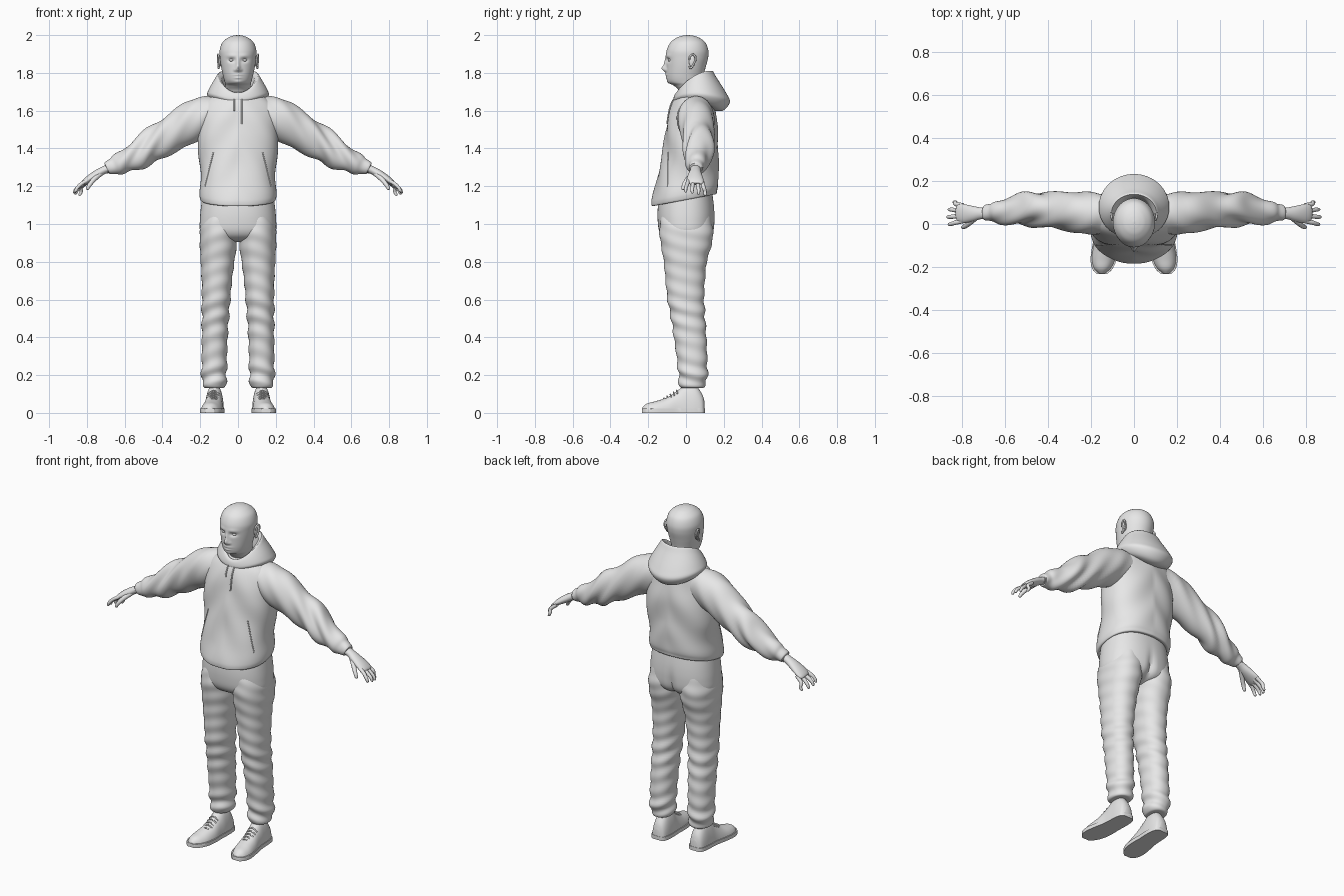
import bpy, bmesh
from math import sin, cos, pi, exp, radians
from mathutils import Vector
from mathutils.bvhtree import BVHTree

cube = bpy.data.objects.get("Cube")
if cube:
    bpy.data.objects.remove(cube, do_unlink=True)

grey = bpy.data.materials.new("plain_grey")
grey.use_nodes = True
grey.diffuse_color = (0.8, 0.8, 0.8, 1)
grey.node_tree.nodes["Principled BSDF"].inputs["Base Color"].default_value = (0.8, 0.8, 0.8, 1)

X, Y, Z = Vector((1, 0, 0)), Vector((0, 1, 0)), Vector((0, 0, 1))


def finish(name, bm):
    bmesh.ops.recalc_face_normals(bm, faces=bm.faces)
    mesh = bpy.data.meshes.new(name)
    bm.to_mesh(mesh)
    bm.free()
    mesh.shade_smooth()
    mesh.set_sharp_from_angle(angle=radians(50))
    mesh.materials.append(grey)
    obj = bpy.data.objects.new(name, mesh)
    bpy.context.collection.objects.link(obj)
    return obj


def spline(points, steps, closed=False):
    """Smooth curve through points of any dimension."""
    pts = [Vector(p) for p in points]
    n = len(pts)
    get = (lambda i: pts[i % n]) if closed else (lambda i: pts[max(0, min(n - 1, i))])
    out = []
    for i in range(n if closed else n - 1):
        a, b, c, d = (get(i + k) for k in (-1, 0, 1, 2))
        for s in range(steps):
            t = s / steps
            out.append(b + (c - a) * (t / 2) + (a * 2 - b * 5 + c * 4 - d) * (t * t / 2)
                       + (b * 3 - a - c * 3 + d) * (t ** 3 / 2))
    return out if closed else out + [pts[-1]]


def bridge(bm, rings, closed=False):
    n = len(rings[0])
    pairs = list(zip(rings, rings[1:])) + ([(rings[-1], rings[0])] if closed else [])
    for r, q in pairs:
        for j in range(n):
            k = (j + 1) % n
            bm.faces.new((r[j], r[k], q[k], q[j]))


def loft(name, sections, hint=X, normal=None, sides=48, steps=6, side=1, power=2.0, shape=None):
    """Skin through (x, y, z, radius_a, radius_b) sections; side=-1 mirrors in x."""
    path = spline(sections, steps)
    centres = [Vector(p[:3]) for p in path]
    bm = bmesh.new()
    rings = []
    for i, p in enumerate(path):
        t = normal or (centres[min(i + 1, len(path) - 1)] - centres[max(i - 1, 0)]).normalized()
        a = (hint - t * hint.dot(t)).normalized()
        b = t.cross(a)
        ring = []
        for j in range(sides):
            u = 2 * pi * j / sides
            cu, su = cos(u), sin(u)
            k = (abs(cu) ** power + abs(su) ** power) ** (-1 / power)
            v = centres[i] + a * (p[3] * k * cu) + b * (p[4] * k * su)
            if shape:
                v = shape(v, centres[i])
            ring.append(bm.verts.new((v.x * side, v.y, v.z)))
        rings.append(ring)
    bridge(bm, rings)
    bm.faces.new(rings[0])
    bm.faces.new(rings[-1])
    return finish(name, bm)


def tube(name, points, radius, hint=X, side=1):
    return loft(name, [(*p, radius, radius) for p in points], hint, sides=10, steps=5, side=side)


def ellipsoid(name, centre, size, side=1):
    bm = bmesh.new()
    bmesh.ops.create_uvsphere(bm, u_segments=24, v_segments=16, radius=1)
    for v in bm.verts:
        v.co = Vector((centre[i] + v.co[i] * size[i] for i in range(3)))
        v.co.x *= side
    return finish(name, bm)


def bell(d, width):
    return exp(-(d / width) ** 2)


# Head and neck, with sculpted face features
FACE = [  # x, z, width, height, push
    (0, 1.822, .013, .016, .020), (0, 1.848, .010, .03, .011), (.035, 1.89, .03, .012, .004),
    (.034, 1.868, .018, .011, -.011), (.016, 1.815, .008, .008, .006),
    (0, 1.79, .024, .006, .006), (0, 1.774, .02, .006, .006), (0, 1.75, .022, .014, .006),
]


def face_shape(v, c):
    if v.y < c.y - .02:
        v.y -= sum(f[4] * bell(abs(v.x) - f[0], f[2]) * bell(v.z - f[1], f[3]) for f in FACE)
    return v


loft("head", [
    (0, .045, 1.60, .066, .066), (0, .035, 1.69, .062, .066), (0, .018, 1.73, .066, .078),
    (0, 0, 1.75, .070, .092), (0, -.005, 1.78, .078, .097), (0, 0, 1.83, .089, .104),
    (0, .006, 1.88, .096, .111), (0, .008, 1.92, .097, .110), (0, .01, 1.96, .083, .093),
    (0, .01, 1.985, .055, .062), (0, .01, 1.996, .028, .032), (0, .01, 2.0, .004, .004),
], normal=Z, sides=144, steps=10, shape=face_shape)

for s, label in ((1, "left"), (-1, "right")):
    ellipsoid(label + "_eye", (.034, -.083, 1.868), (.013, .012, .009), s)
    ellipsoid(label + "_ear", (.096, .032, 1.862), (.008, .017, .03), s)
    rim = [(.100, .018, 1.835), (.103, .025, 1.825), (.104, .04, 1.845), (.107, .052, 1.875),
           (.106, .04, 1.897), (.102, .022, 1.888), (.099, .018, 1.868)]
    tube(label + "_ear_rim", rim, .005, X, s)


# Hoodie body, with a hem that rises toward the back
def torso_shape(v, c):
    low = max(0, min(1, (1.36 - v.z) / .22))
    out = (v - c).normalized()
    v += out * (.004 * sin(24 * v.z + 30 * abs(v.x) + 9 * v.y) * (1 - low * .5))
    v.z += .19 * v.y * low
    return v


torso = loft("hoodie_body", [
    (0, -.005, 1.135, .170, .145), (0, -.008, 1.128, .193, .168), (0, -.008, 1.145, .201, .174),
    (0, -.003, 1.175, .203, .174), (0, .008, 1.25, .199, .163), (0, .022, 1.36, .206, .149),
    (0, .030, 1.48, .216, .140), (0, .032, 1.57, .211, .125), (0, .038, 1.64, .178, .108),
    (0, .045, 1.69, .115, .086), (0, .05, 1.71, .075, .07),
], normal=Z, sides=96, power=2.3, shape=torso_shape)

bm = bmesh.new()
bm.from_mesh(torso.data)
tree = BVHTree.FromBMesh(bm)
bm.free()


def on_front(x, z):
    hit = tree.ray_cast(Vector((x, -1, z)), Y)[0]
    return hit if hit else Vector((x, -.1, z))


# Hood folded down round the neck: front radius, front z, back radius, back z
bm = bmesh.new()
profile = spline([(.085, 1.65, .07, 1.68), (.088, 1.68, .075, 1.75), (.098, 1.695, .088, 1.81),
                  (.110, 1.685, .112, 1.775), (.116, 1.665, .165, 1.69), (.114, 1.65, .182, 1.645),
                  (.100, 1.635, .145, 1.60), (.085, 1.63, .08, 1.61)], 5, closed=True)
rings = []
for i in range(96):
    a = 2 * pi * i / 96
    b = (1 - cos(a)) / 2
    lift = .035 * sin(a) ** 2
    ring = []
    for p in profile:
        r = p[0] * (1 - b) + p[2] * b + .012 * sin(a) ** 2 * (p[0] > .095)
        z = p[1] * (1 - b) + p[3] * b + lift
        ring.append(bm.verts.new((r * sin(a), .05 - r * cos(a), z)))
    rings.append(ring)
bridge(bm, rings, closed=True)
finish("hood", bm)

# Drawstrings
for s, label, end in ((1, "left", 1.53), (-1, "right", 1.60)):
    cord = [on_front(.02 * s, 1.66 + (end - 1.66) * k / 4) - Y * .003 for k in range(5)]
    tube(label + "_drawstring", cord, .004)


# Cloth folds on sleeves and trouser legs
def sleeve_folds(v, c):
    amount = .003 + .007 * bell(v.x - .5, .1)
    return v + (v - c).normalized() * amount * sin(60 * v.x + 35 * v.z + 25 * v.y)


def leg_folds(v, c):
    amount = .002 + .003 * bell(v.z - .52, .1) + .005 * bell(v.z - .2, .06)
    return v + (v - c).normalized() * amount * sin(75 * v.z + 22 * v.x + 18 * v.y)


def seat_shape(v, c):
    if v.y > 0:
        v.y -= .018 * bell(v.x, .018) * bell(v.z - .95, .09)
    return v


def ground(v, c):
    v.z = max(v.z, 0)
    return v


def sole_slab(v, c):
    v.z = max(0, min(v.z, .022))
    return v


# Trouser seat
loft("trouser_seat", [
    (0, 0, 1.17, .185, .138), (0, 0, 1.09, .196, .149), (0, .001, 1.02, .202, .151),
    (0, .002, .96, .200, .143), (0, .002, .925, .17, .115), (0, .002, .905, .09, .06),
], normal=Z, sides=80, power=2.3, shape=seat_shape)

SHOE = [(.124, .098, 0, .022, .06), (.124, .085, 0, .040, .10), (.124, .05, 0, .048, .145),
        (.125, 0, 0, .050, .150), (.128, -.045, 0, .051, .118), (.133, -.10, 0, .057, .082),
        (.141, -.16, 0, .057, .062), (.147, -.205, 0, .043, .050), (.149, -.23, 0, .018, .030)]

for s, label in ((1, "left"), (-1, "right")):
    loft(label + "_sleeve", [
        (.09, .05, 1.605, .080, .080), (.21, .05, 1.56, .098, .106), (.32, .06, 1.495, .089, .098),
        (.42, .068, 1.435, .080, .090), (.50, .068, 1.385, .076, .080), (.57, .06, 1.345, .064, .067),
        (.63, .055, 1.318, .054, .056), (.66, .052, 1.305, .042, .042), (.69, .05, 1.293, .036, .034),
        (.692, .05, 1.292, .026, .024),
    ], Y, side=s, shape=sleeve_folds)

    # Hand
    loft(label + "_palm", [
        (.66, .05, 1.305, .028, .023), (.71, .05, 1.285, .027, .021), (.75, .048, 1.262, .036, .022),
        (.79, .048, 1.237, .044, .019), (.815, .05, 1.22, .042, .014), (.825, .05, 1.212, .030, .008),
    ], Y, sides=24, side=s)
    for k, finger in enumerate(("index", "middle", "ring", "little")):
        y = .014 + .024 * k
        tip = (.860, .866, .860, .838)[k]
        spread = .005 * (k - 1.5)
        drop = .006 * k
        loft(f"{label}_{finger}_finger", [
            (.795, y, 1.232 - drop / 2, .011, .010), (.83, y + spread, 1.212 - drop, .0105, .010),
            (tip - .008, y + 2 * spread, 1.190 - drop, .009, .009),
            (tip, y + 2 * spread, 1.172 - drop, .007, .007), (tip, y + 2 * spread, 1.168 - drop, .002, .002),
        ], Y, sides=14, side=s)
    loft(label + "_thumb", [
        (.73, .035, 1.265, .014, .014), (.762, .008, 1.236, .013, .013), (.785, -.010, 1.208, .011, .011),
        (.797, -.016, 1.186, .008, .008), (.799, -.017, 1.181, .002, .002),
    ], Y, sides=14, side=s)

    # Pocket opening seam
    seam = [on_front(s * (.13 + .045 * k / 6), 1.38 - .03 * k) for k in range(7)]
    tube(label + "_pocket_seam", seam, .003)

    # Trouser leg
    loft(label + "_trouser_leg", [
        (.100, 0, 1.04, .080, .130), (.102, .001, .97, .098, .142), (.104, .002, .90, .098, .136),
        (.108, -.004, .80, .089, .114), (.112, -.004, .70, .080, .104), (.116, -.001, .60, .075, .097),
        (.120, .011, .50, .071, .090), (.123, .022, .40, .068, .086), (.125, .031, .30, .067, .081),
        (.126, .036, .21, .066, .077), (.126, .035, .16, .063, .072), (.125, .032, .135, .052, .062),
        (.125, .032, .132, .03, .04),
    ], normal=Z, steps=8, side=s, power=2.2, shape=leg_folds)

    # Shoe
    loft(label + "_shoe", SHOE, normal=-Y, sides=40, side=s, power=2.2, shape=ground)
    loft(label + "_sole", [(x, y * 1.015, z, a + .004, b + .01) for x, y, z, a, b in SHOE],
         normal=-Y, sides=40, side=s, power=4, shape=sole_slab)
    for k in range(5):
        y, z = -.045 - .017 * k, .119 - .0105 * k
        tube(f"{label}_lace_{k + 1}", [(.100 + .001 * k, y, z - .018), (.129, y - .004, z),
                                      (.158 + .001 * k, y, z - .018)], .004, Y, s)
